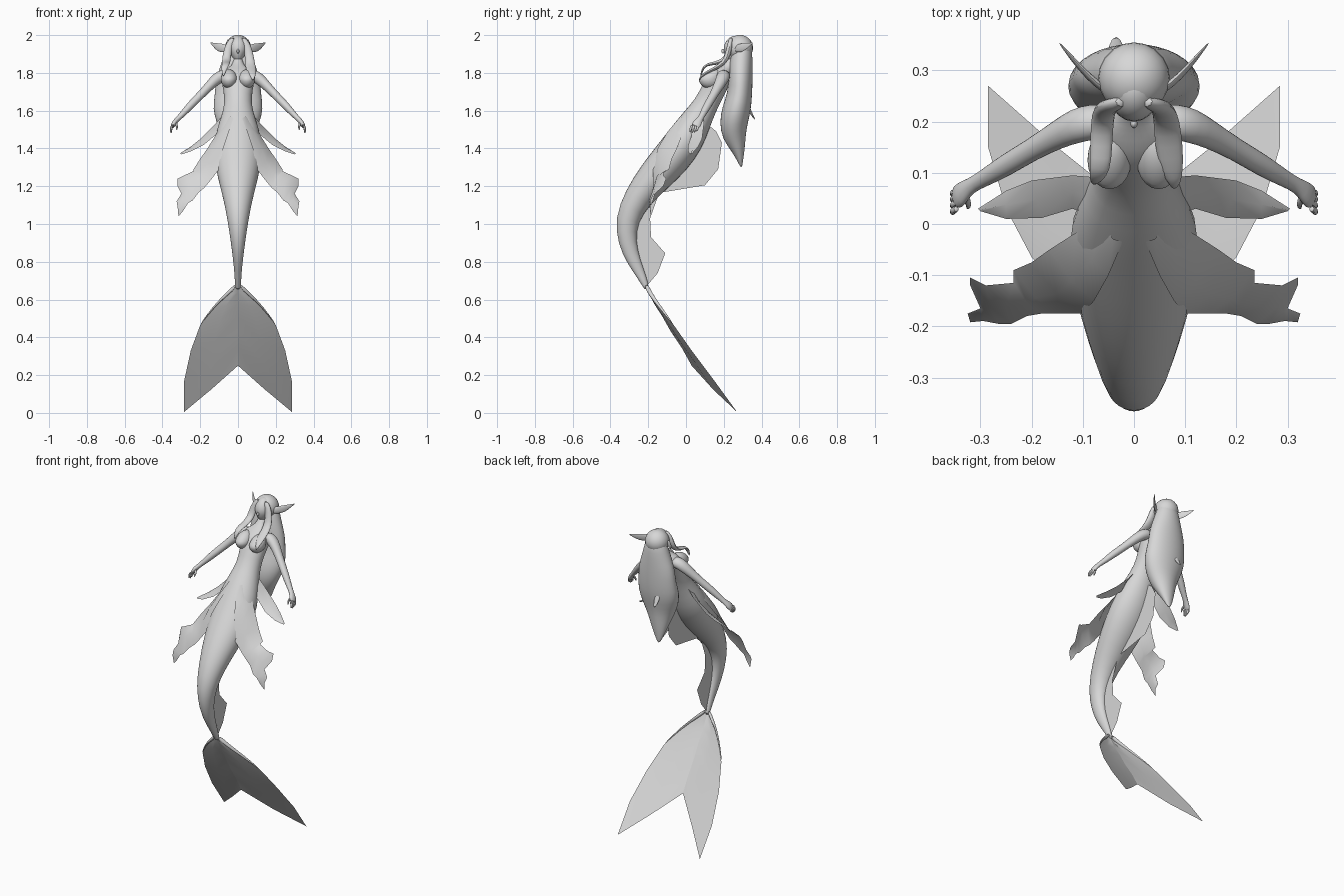
import bpy, bmesh, math
from mathutils import Vector

grey = bpy.data.materials.new("pale grey")
grey.diffuse_color = (0.68, 0.68, 0.68, 1)


def finish(name, bm, subsurf=0, mirror=False, angle=60):
    bmesh.ops.recalc_face_normals(bm, faces=bm.faces)
    me = bpy.data.meshes.new(name)
    bm.to_mesh(me)
    bm.free()
    me.materials.append(grey)
    ob = bpy.data.objects.new(name, me)
    bpy.context.collection.objects.link(ob)
    bpy.context.view_layer.objects.active = ob
    ob.select_set(True)
    bpy.ops.object.shade_smooth_by_angle(angle=math.radians(angle))
    ob.select_set(False)
    if mirror:
        ob.modifiers.new("Mirror", 'MIRROR').use_mirror_merge = False
    if subsurf:
        s = ob.modifiers.new("Smooth", 'SUBSURF')
        s.levels = s.render_levels = subsurf
    return ob


def loft(name, stations, side=(1, 0, 0), n=12, mirror=False, bm=None, last=True):
    """Tube of elliptical rings; station = x, y, z, half width, half depth."""
    bm = bm or bmesh.new()
    pts = [Vector(s[:3]) for s in stations]
    rings = []
    for i, s in enumerate(stations):
        t = (pts[min(i + 1, len(pts) - 1)] - pts[max(i - 1, 0)]).normalized()
        u = Vector(side)
        u = (u - t * u.dot(t)).normalized()
        v = t.cross(u)
        rings.append([bm.verts.new(pts[i] + u * s[3] * math.cos(a) + v * s[4] * math.sin(a))
                      for a in (2 * math.pi * k / n for k in range(n))])
    for a, b in zip(rings, rings[1:]):
        for k in range(n):
            bm.faces.new((a[k], a[(k + 1) % n], b[(k + 1) % n], b[k]))
    bm.faces.new(rings[0])
    bm.faces.new(rings[-1])
    if last:
        return finish(name, bm, 1, mirror)
    return bm


def sheet(name, upper, lower, mirror=False, bulge=(0, 0, 0)):
    """Thin membrane spanning two edges, with a raised mid line."""
    bm = bmesh.new()
    rows = []
    for a, b in zip(upper, lower):
        a, b = Vector(a), Vector(b)
        rows.append([bm.verts.new(p) for p in (a, (a + b) / 2 + Vector(bulge), b)])
    for r, q in zip(rows, rows[1:]):
        for k in range(2):
            bm.faces.new((r[k], r[k + 1], q[k + 1], q[k]))
    return finish(name, bm, 0, mirror)


def ball(name, loc, scale, mirror=False, shape=None):
    bm = bmesh.new()
    bmesh.ops.create_uvsphere(bm, u_segments=20, v_segments=14, radius=1)
    for v in bm.verts:
        if shape:
            shape(v.co)
        v.co = Vector(loc) + Vector([a * b for a, b in zip(v.co, scale)])
    return finish(name, bm, 0, mirror)


# torso running into the curved tail
loft("torso_and_tail", [
    (0, .255, 1.88, .027, .03), (0, .235, 1.845, .027, .03), (0, .215, 1.82, .05, .036),
    (0, .20, 1.80, .093, .044), (0, .175, 1.765, .092, .063), (0, .145, 1.71, .078, .066),
    (0, .105, 1.63, .071, .064), (0, .055, 1.55, .097, .083), (0, 0, 1.45, .128, .102),
    (0, -.075, 1.35, .13, .105), (0, -.167, 1.25, .11, .094), (0, -.257, 1.14, .08, .076),
    (0, -.317, 1.02, .056, .063), (0, -.313, .9, .038, .049), (0, -.276, .8, .025, .036),
    (0, -.228, .71, .016, .022), (0, -.205, .65, .018, .013)], n=16)


# bust, leaning back on top so it runs into the chest
def droop(c):
    c.y += .45 * max(c.z, 0)


ball("bust", (.048, .125, 1.768), (.043, .057, .05), True, droop)


# head with a narrowing chin, nose and pointed ears
def jaw(c):
    if c.z < 0:
        c.x *= 1 + .45 * c.z
        c.y = c.y * (1 + .3 * c.z) + .25 * c.z


ball("head", (0, .265, 1.925), (.052, .065, .072), shape=jaw)
ball("nose", (0, .196, 1.915), (.007, .009, .012))
loft("ear", [(.045, .255, 1.925, .012, .008), (.075, .275, 1.93, .026, .008),
             (.105, .305, 1.935, .024, .006), (.13, .335, 1.95, .011, .004),
             (.147, .355, 1.96, .001, .001)], side=(0, .1, 1), n=8, mirror=True)

# hair: crown shell, long fall behind, front locks
ball("hair_crown", (0, .285, 1.932), (.07, .07, .069))
loft("hair_fall", [
    (0, .295, 1.97, .045, .04), (0, .297, 1.92, .07, .055), (0, .29, 1.85, .09, .064),
    (0, .288, 1.77, .12, .066), (0, .286, 1.69, .124, .066), (0, .268, 1.61, .138, .078),
    (0, .25, 1.53, .115, .076), (-.005, .255, 1.46, .08, .064), (-.01, .278, 1.39, .05, .035),
    (-.015, .288, 1.33, .024, .014), (-.015, .293, 1.30, .005, .004)], n=16)
root = [(.02, .24, 1.985, .015, .012), (.045, .232, 1.955, .022, .014), (.058, .225, 1.90, .025, .018)]
loft("draped_front_lock", root + [
    (.064, .20, 1.85, .028, .014), (.068, .155, 1.825, .03, .01), (.074, .105, 1.80, .025, .008),
    (.08, .077, 1.78, .012, .006), (.078, .07, 1.76, .003, .003)], n=8)
loft("lifted_front_lock", [(-s[0],) + s[1:] for s in root + [
    (.062, .20, 1.865, .024, .014), (.064, .155, 1.85, .024, .01), (.066, .105, 1.845, .022, .008),
    (.075, .085, 1.815, .014, .006), (.078, .078, 1.78, .003, .003)]], n=8)
loft("loose_strand", [(-.035, .31, 1.66, .025, .015), (-.035, .335, 1.6, .02, .01),
                      (-.035, .367, 1.55, .008, .002)], n=8)

# arms and hands
bm = loft("", [(.05, .205, 1.79, .024, .03), (.08, .20, 1.787, .034, .037),
               (.112, .193, 1.77, .033, .036),
               (.148, .175, 1.735, .026, .029), (.20, .145, 1.68, .022, .022),
               (.25, .115, 1.63, .022, .023), (.295, .088, 1.58, .016, .017),
               (.32, .075, 1.555, .013, .015), (.338, .06, 1.535, .014, .025),
               (.35, .046, 1.512, .011, .026)], side=(.6, .2, .7), n=12, last=False)
# fingers and thumb
for dy, drop in ((-.018, .03), (-.006, .036), (.006, .034), (.017, .026)):
    bm = loft("", [(.345, .048 + dy, 1.525, .008, .008), (.355, .044 + dy, 1.507, .008, .008),
                   (.354, .038 + dy, 1.515 - drop, .005, .005)], n=6, bm=bm, last=False)
bm = loft("", [(.33, .055, 1.54, .009, .009), (.322, .038, 1.515, .007, .007),
               (.325, .03, 1.497, .004, .004)], n=6, bm=bm, last=False)
finish("arm", bm, 1, True)

# ragged hip fins at the front
sheet("front_hip_fin",
      [(.06, .0, 1.555), (.115, -.018, 1.475), (.165, -.05, 1.395), (.20, -.075, 1.345),
       (.235, -.09, 1.29), (.235, -.115, 1.28), (.29, -.12, 1.255), (.32, -.105, 1.24),
       (.32, -.12, 1.20), (.30, -.165, 1.16), (.325, -.175, 1.12)],
      [(.022, -.035, 1.56), (.05, -.1, 1.485), (.078, -.15, 1.40), (.10, -.175, 1.29),
       (.15, -.175, 1.225), (.18, -.175, 1.19), (.21, -.18, 1.165), (.24, -.195, 1.125),
       (.265, -.195, 1.11), (.29, -.19, 1.07), (.315, -.185, 1.04)], True, (0, -.012, .012))

# narrow fins at the sides of the hips
sheet("side_hip_fin",
      [(.06, .09, 1.60), (.12, .095, 1.53), (.20, .085, 1.45), (.25, .065, 1.41), (.305, .03, 1.37)],
      [(.07, .01, 1.55), (.12, .03, 1.47), (.18, .012, 1.42), (.25, .01, 1.385), (.30, .025, 1.368)],
      True, (0, 0, .008))

# back fins standing along the spine of the tail
sheet("upper_back_fin",
      [(0, .10, 1.54), (0, .05, 1.42), (0, -.03, 1.32), (0, -.12, 1.24), (0, -.20, 1.15)],
      [(0, .16, 1.49), (0, .19, 1.43), (0, .17, 1.29), (0, .10, 1.205), (0, -.14, 1.165)])
sheet("lower_back_fin",
      [(0, -.20, 1.19), (0, -.27, 1.04), (0, -.29, .94), (0, -.28, .85), (0, -.24, .74), (0, -.22, .68)],
      [(0, -.14, 1.17), (0, -.19, 1.03), (0, -.185, .93), (0, -.11, .845), (0, -.15, .74),
       (0, -.205, .675)])

# forked tail fin, bowed along its middle
sheet("tail_fin",
      [(0, -.215, .68), (0, -.20, .64), (0, -.17, .58), (0, -.125, .51), (0, -.08, .43),
       (0, -.02, .34), (0, .03, .25)],
      [(.015, -.213, .67), (.06, -.185, .625), (.13, -.135, .56), (.20, -.065, .465),
       (.25, .03, .33), (.285, .15, .17), (.285, .27, .005)], True, (0, -.006, -.004))
# raised root where the fin leaves the tail
loft("tail_fin_rim", [(.005, -.213, .68, .014, .012), (.06, -.188, .628, .012, .008),
                      (.13, -.138, .562, .008, .005), (.20, -.067, .467, .003, .002)],
     side=(0, .8, .6), n=8, mirror=True)
